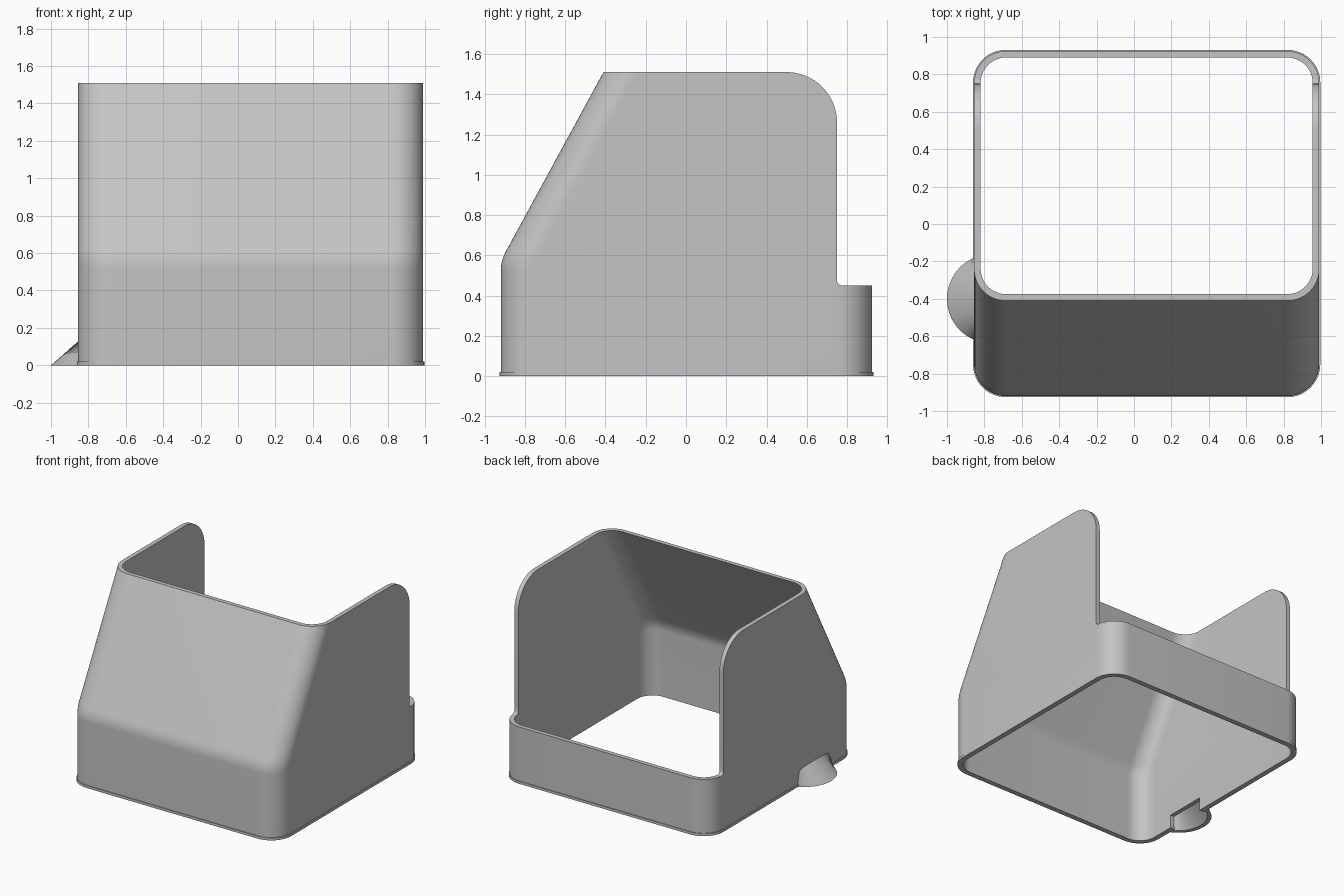
import bpy, bmesh, math

if "Cube" in bpy.data.objects:
    bpy.data.objects.remove(bpy.data.objects["Cube"])

X0, X1, Y0, Y1 = -0.855, 0.99, -0.92, 0.925   # outer wall limits
TOP, WALL, RADIUS = 1.51, 0.035, 0.17
BEND_Z, BEND = 0.573, 0.05                    # where the front starts to lean
SLOPE = 0.51 / (TOP - BEND_Z)

grey = bpy.data.materials.new("light_grey")
grey.diffuse_color = (0.55, 0.55, 0.55, 1)
grey.use_nodes = True
grey.node_tree.nodes["Principled BSDF"].inputs["Base Color"].default_value = grey.diffuse_color


def make(name, bm):
    bmesh.ops.recalc_face_normals(bm, faces=bm.faces)
    me = bpy.data.meshes.new(name)
    bm.to_mesh(me)
    bm.free()
    ob = bpy.data.objects.new(name, me)
    bpy.context.collection.objects.link(ob)
    me.materials.append(grey)
    return ob


def ring(bm, inset, front, z, steps=12):
    """Rounded rectangle of vertices at height z."""
    r = RADIUS - inset
    xa, xb, ya, yb = X0 + inset, X1 - inset, front + inset, Y1 - inset
    corners = [(xb - r, yb - r), (xa + r, yb - r), (xa + r, ya + r), (xb - r, ya + r)]
    return [bm.verts.new((cx + r * math.cos(a), cy + r * math.sin(a), z))
            for k, (cx, cy) in enumerate(corners)
            for a in [math.pi / 2 * (k + i / steps) for i in range(steps + 1)]]


def skin(bm, loops, closed=True):
    """Bridge consecutive loops; closed also joins the last to the first."""
    pairs = list(zip(loops, loops[1:]))
    if closed:
        pairs.append((loops[-1], loops[0]))
    for a, b in pairs:
        for i in range(len(a)):
            j = (i + 1) % len(a)
            bm.faces.new((a[i], a[j], b[j], b[i]))


def prism(name, pts, xa, xb):
    """Extrude a (y, z) profile along x."""
    bm = bmesh.new()
    loops = [[bm.verts.new((x, y, z)) for y, z in pts] for x in (xa, xb)]
    skin(bm, loops, False)
    for l in loops:
        bm.faces.new(l)
    return make(name, bm)


def cut(ob, cutter):
    mod = ob.modifiers.new("cut", 'BOOLEAN')
    mod.operation, mod.solver, mod.object = 'DIFFERENCE', 'EXACT', cutter
    bpy.context.view_layer.objects.active = ob
    bpy.ops.object.modifier_apply(modifier=mod.name)


def arc(cy, cz, r, a0, a1, n):
    return [(cy + r * math.cos(math.radians(a0 + (a1 - a0) * i / n)),
             cz + r * math.sin(math.radians(a0 + (a1 - a0) * i / n))) for i in range(n + 1)]


# hood: open shell with a leaning front and a soft bend
levels = [(Y0, 0.0)]
for i in range(9):
    t = i / 8
    levels.append((Y0 + t * t * BEND * SLOPE, BEND_Z - BEND + 2 * BEND * t))
levels.append((Y0 + 0.51, TOP))
bm = bmesh.new()
outer = [ring(bm, 0, f, z) for f, z in levels]
inner = [ring(bm, WALL, f, z) for f, z in levels]
skin(bm, outer + inner[::-1])
hood = make("hood_shell", bm)

# base lip
bm = bmesh.new()
skin(bm, [ring(bm, o, Y0, z) for o, z in
          [(-0.006, 0), (-0.006, 0.02), (WALL, 0.02), (WALL, 0)]])
lip = make("base_lip", bm)

# rear opening with rounded cheek corners
opening = prism("rear_cutter",
                [(0.5, 1.8)] + arc(0.5, 1.26, 0.25, 90, 0, 16)
                + arc(0.775, 0.475, 0.025, 180, 270, 6) + [(1.3, 0.45), (1.3, 1.8)], -1.3, 1.3)
cut(hood, opening)

# opening in the side wall behind the spout
SY = -0.4
slot = prism("spout_cutter", [(SY - 0.165, -0.1), (SY + 0.165, -0.1),
                              (SY + 0.165, 0.105), (SY - 0.165, 0.105)], -1.0, -0.75)
cut(hood, slot)
cut(lip, slot)
for c in (opening, slot):
    bpy.data.objects.remove(c)


# spout: arc at the floor tapering to a straight edge on the wall
def spout_line(bm, half, bulge, z, n=24):
    pts = []
    r = (half ** 2 + bulge ** 2) / (2 * bulge) if bulge else 0
    a = math.asin(half / r) if bulge else 0
    for i in range(n + 1):
        t = 2 * i / n - 1
        dx, dy = (r * math.cos(a * t) - r + bulge, r * math.sin(a * t)) if bulge else (0, half * t)
        pts.append(bm.verts.new((X0 + 0.002 - dx, SY + dy, z)))
    return pts


bm = bmesh.new()
rows = [spout_line(bm, 0.22, 0.147, 0), spout_line(bm, 0.19, 0, 0.13),
        spout_line(bm, 0.165, 0, 0.105), spout_line(bm, 0.19, 0.115, 0)]
for k in range(4):
    a, b = rows[k], rows[(k + 1) % 4]
    for i in range(len(a) - 1):
        bm.faces.new((a[i], a[i + 1], b[i + 1], b[i]))
for e in (0, -1):
    bm.faces.new([r[e] for r in rows])
spout = make("side_spout", bm)

# smooth shading with crisp edges
bpy.ops.object.select_all(action='DESELECT')
for ob in (hood, lip, spout):
    ob.select_set(True)
bpy.context.view_layer.objects.active = hood
bpy.ops.object.shade_smooth_by_angle(angle=math.radians(30))
